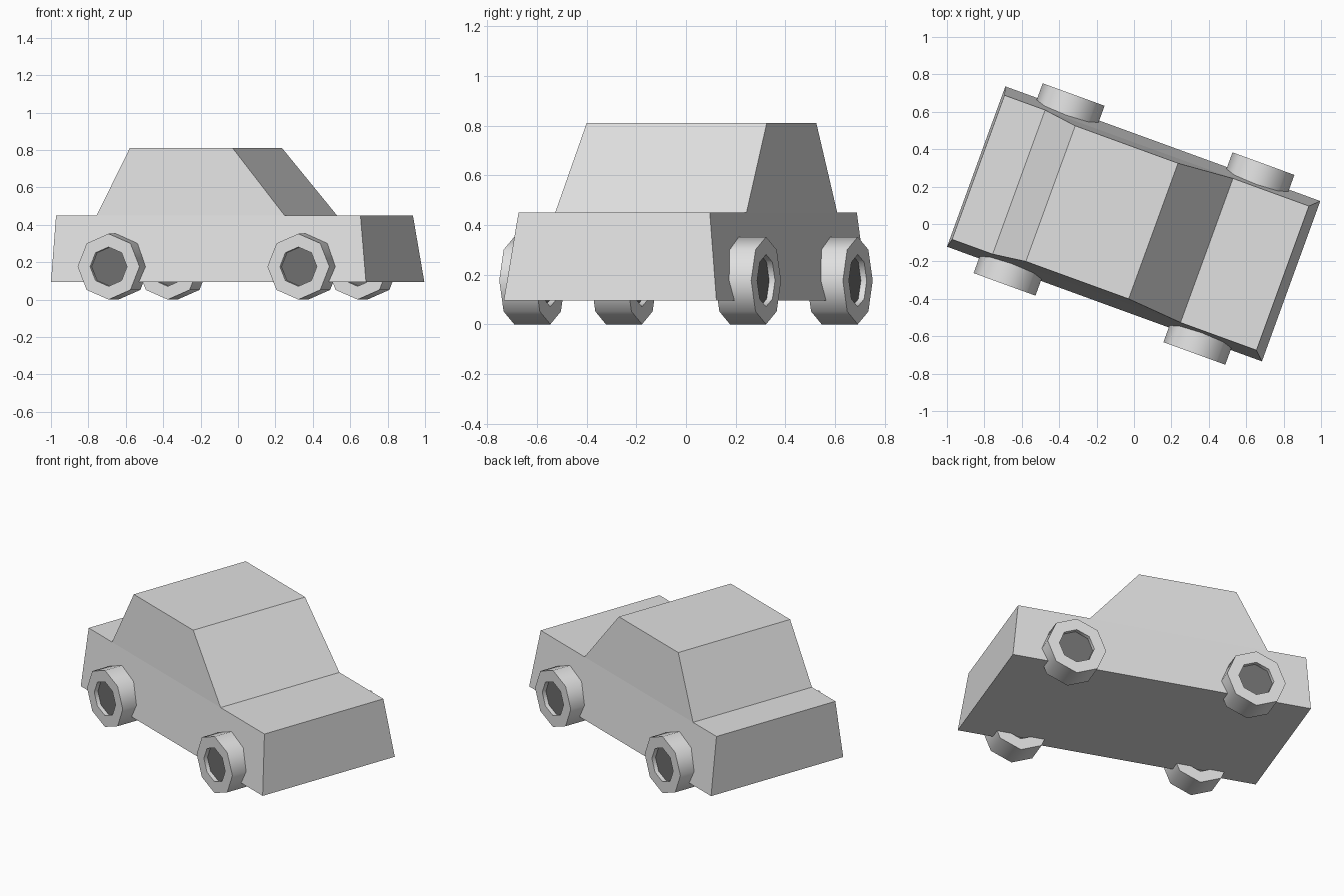
import bpy, bmesh, math
from mathutils import Matrix

if "Cube" in bpy.data.objects:
    bpy.data.objects.remove(bpy.data.objects["Cube"])

YAW = Matrix.Rotation(math.radians(-20), 4, 'Z')  # whole car is turned


def material(name, v):
    m = bpy.data.materials.new(name)
    m.diffuse_color = (v, v, v, 1)
    m.use_nodes = True
    m.node_tree.nodes["Principled BSDF"].inputs["Base Color"].default_value = m.diffuse_color
    return m


PAINT = material("light grey", 0.75)
HUB = material("dark grey", 0.16)


def finish(name, bm, mat, smooth=None):
    bmesh.ops.recalc_face_normals(bm, faces=bm.faces)
    bm.transform(YAW)
    me = bpy.data.meshes.new(name)
    bm.to_mesh(me)
    bm.free()
    me.materials.append(mat)
    ob = bpy.data.objects.new(name, me)
    bpy.context.collection.objects.link(ob)
    if smooth:
        bpy.ops.object.select_all(action='DESELECT')
        ob.select_set(True)
        bpy.context.view_layer.objects.active = ob
        bpy.ops.object.shade_smooth_by_angle(angle=math.radians(smooth))
    return ob


def tapered_box(name, low, high):
    """Each end is (x_back, x_front, half_width, z)."""
    bm = bmesh.new()
    rings = []
    for x0, x1, w, z in (low, high):
        rings.append([bm.verts.new(p) for p in
                      ((x0, -w, z), (x1, -w, z), (x1, w, z), (x0, w, z))])
    a, b = rings
    bm.faces.new(a)
    bm.faces.new(b)
    for i in range(4):
        j = (i + 1) % 4
        bm.faces.new((a[i], a[j], b[j], b[i]))
    finish(name, bm, PAINT)


# Lower body and cabin
tapered_box("body", (-0.898, 0.894, 0.456, 0.095), (-0.886, 0.846, 0.41, 0.45))
tapered_box("cabin", (-0.655, 0.414, 0.41, 0.45), (-0.475, 0.11, 0.386, 0.81))


def tyre(name, x, y0, y1):
    """Octagonal ring spun from a rectangular section."""
    bm = bmesh.new()
    section = ((0.176, y0), (0.176, y1), (0.105, y1), (0.105, y0))
    rings = []
    for i in range(8):
        a = math.tau * i / 8
        rings.append([bm.verts.new((x + r * math.cos(a), y, 0.176 + r * math.sin(a)))
                      for r, y in section])
    for i in range(8):
        p, q = rings[i], rings[(i + 1) % 8]
        for k in range(4):
            n = (k + 1) % 4
            bm.faces.new((p[k], p[n], q[n], q[k]))
    finish(name, bm, PAINT, 50)


def hub(name, x, y0, y1):
    """Dark disc set back inside the tyre."""
    bm = bmesh.new()
    bmesh.ops.create_cone(bm, cap_ends=True, segments=8, radius1=0.105,
                          radius2=0.105, depth=y1 - y0)
    bm.transform(Matrix.Translation((x, (y0 + y1) / 2, 0.176))
                 @ Matrix.Rotation(math.pi / 2, 4, 'X'))
    finish(name, bm, HUB)


# Four wheels
for end, x in (("rear", -0.54), ("front", 0.54)):
    for side, s in (("right", -1), ("left", 1)):
        y0, y1 = sorted((s * 0.385, s * 0.54))
        tyre(f"{end}_{side}_tyre", x, y0, y1)
        hub(f"{end}_{side}_hub", x, y0 + 0.025, y1 - 0.025)
